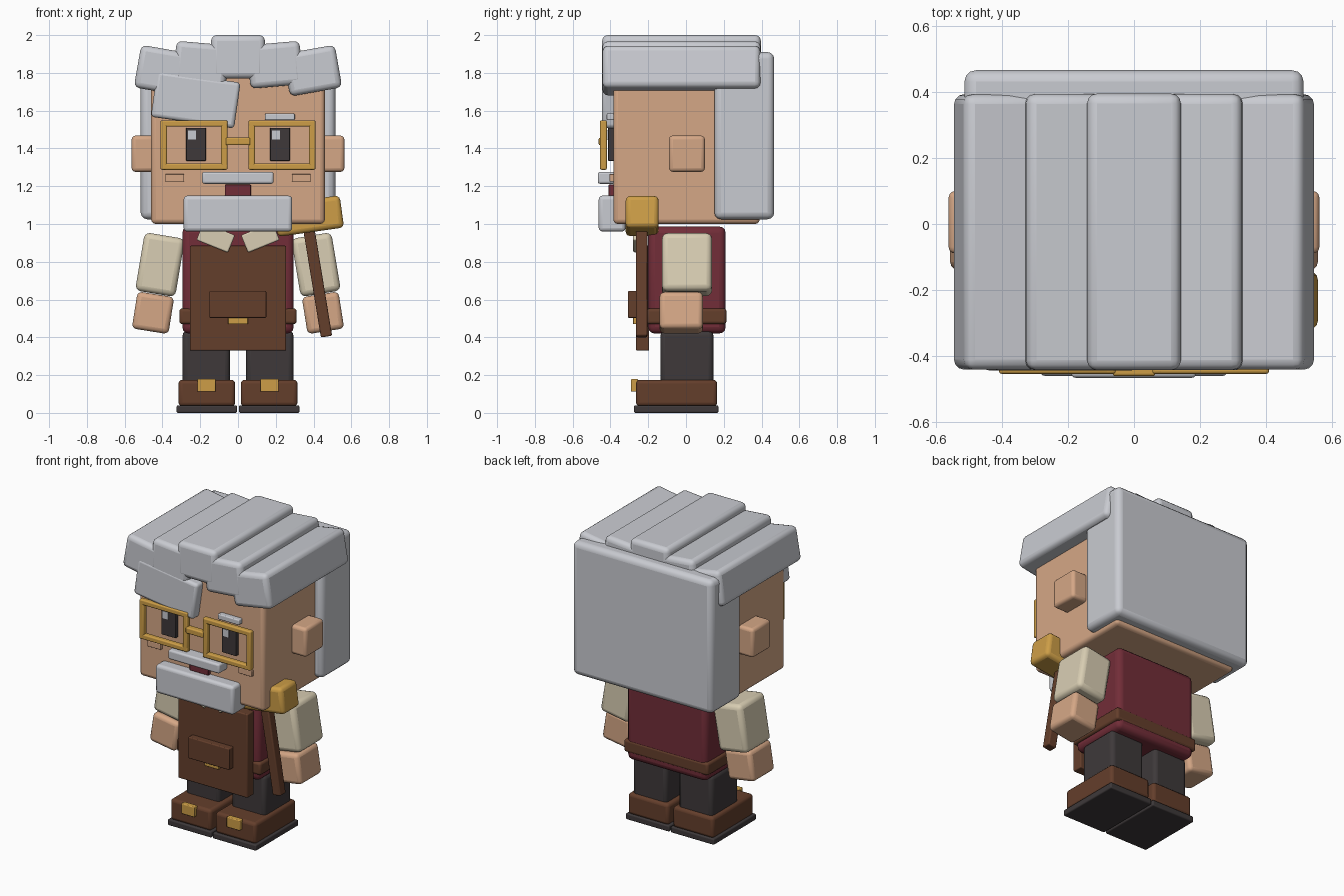
import bpy, math


def linear(c):
    c /= 255
    return c / 12.92 if c <= 0.04045 else ((c + 0.055) / 1.055) ** 2.4


def material(name, r, g, b):
    m = bpy.data.materials.new(name)
    m.diffuse_color = (linear(r), linear(g), linear(b), 1)
    return m


SKIN = material("skin", 213, 167, 134)
HAIR = material("grey_hair", 201, 203, 209)
GOLD = material("gold", 205, 158, 71)
MAROON = material("maroon", 114, 45, 56)
BROWN = material("brown_leather", 100, 62, 43)
CREAM = material("cream_cloth", 217, 206, 179)
DARK = material("charcoal", 62, 57, 58)


def box(name, mat, x, y, z, bevel=0.02, tilt=0):
    """Bevelled box from (min, max) ranges, tilted in degrees in the front plane."""
    bpy.ops.mesh.primitive_cube_add(size=1)
    ob = bpy.context.object
    ob.name = name
    ob.scale = [r[1] - r[0] for r in (x, y, z)]
    bpy.ops.object.transform_apply(location=False, rotation=False, scale=True)
    ob.location = [(r[0] + r[1]) / 2 for r in (x, y, z)]
    ob.rotation_euler.y = -math.radians(tilt)
    ob.data.materials.append(mat)
    if bevel:
        b = ob.modifiers.new("bevel", 'BEVEL')
        b.width = bevel
        b.segments = 3
        bpy.ops.object.shade_smooth_by_angle(angle=math.radians(35))
    return ob


def centred(name, mat, c, size, bevel=0.02, tilt=0):
    return box(name, mat, *[(c[i] - size[i] / 2, c[i] + size[i] / 2) for i in range(3)],
               bevel=bevel, tilt=tilt)


def pair(name, mat, c, size, bevel=0.02, tilt=0):
    """Same box on both sides; tilt is mirrored."""
    for side, s in (("left", -1), ("right", 1)):
        centred(f"{side}_{name}", mat, (s * c[0], c[1], c[2]), size, bevel, s * tilt)


# Head and ears
box("head", SKIN, (-0.46, 0.46), (-0.385, 0.39), (1.0, 1.82), 0.025)
pair("ear", SKIN, (0.5, 0.005, 1.372), (0.126, 0.19, 0.192), 0.02)

# Hair: back block, five roof slabs and a swept fringe
box("back_hair", HAIR, (-0.515, 0.515), (0.15, 0.467), (1.025, 1.91), 0.035)
centred("crown_hair", HAIR, (0, -0.024, 1.885), (0.285, 0.84, 0.23), 0.03)
pair("upper_hair", HAIR, (0.196, -0.024, 1.843), (0.28, 0.838, 0.23), 0.03, 5)
pair("side_hair", HAIR, (0.394, -0.024, 1.812), (0.28, 0.836, 0.228), 0.03, 10)
centred("fringe", HAIR, (-0.224, -0.395, 1.658), (0.445, 0.1, 0.245), 0.02, -8)

# Eyes, glints, eyebrows and cheeks
pair("eye", DARK, (0.2225, -0.395, 1.422), (0.105, 0.035, 0.175), 0.004)
for side, x in (("left", -0.243), ("right", 0.201)):
    centred(side + "_eye_glint", HAIR, (x, -0.413, 1.471), (0.042, 0.008, 0.048), 0)
pair("eyebrow", HAIR, (0.222, -0.4, 1.567), (0.157, 0.04, 0.035), 0.006)
pair("cheek", SKIN, (0.335, -0.393, 1.244), (0.1, 0.026, 0.04), 0.004)

# Glasses: four bars per rim plus the bridge
for z in (1.304, 1.532):
    pair("rim_bar", GOLD, (0.2325, -0.437, z), (0.354, 0.036, 0.034), 0.008)
for x in (0.073, 0.393):
    pair("rim_post", GOLD, (x, -0.437, 1.418), (0.034, 0.036, 0.262), 0.008)
centred("glasses_bridge", GOLD, (0, -0.44, 1.437), (0.13, 0.044, 0.04), 0.008)

# Moustache, mouth and beard
box("moustache", HAIR, (-0.19, 0.188), (-0.467, -0.375), (1.213, 1.276), 0.012)
box("mouth", MAROON, (-0.07, 0.068), (-0.41, -0.375), (1.15, 1.208), 0.004)
box("beard", HAIR, (-0.288, 0.287), (-0.462, -0.32), (0.96, 1.15), 0.02)

# Torso, belt and apron
box("torso", MAROON, (-0.295, 0.295), (-0.2, 0.21), (0.42, 0.987), 0.035)
box("belt", BROWN, (-0.31, 0.31), (-0.208, 0.214), (0.47, 0.553), 0.015)
box("apron", BROWN, (-0.255, 0.255), (-0.265, -0.195), (0.33, 0.885), 0.006)
box("apron_pocket", BROWN, (-0.152, 0.15), (-0.307, -0.25), (0.503, 0.645), 0.006)
box("belt_buckle", GOLD, (-0.053, 0.053), (-0.28, -0.25), (0.47, 0.555), 0.004)
pair("collar", CREAM, (0.118, -0.255, 0.928), (0.18, 0.05, 0.1), 0.008, 22)

# Arms
pair("sleeve", CREAM, (0.413, 0.005, 0.785), (0.215, 0.265, 0.312), 0.03, 9.5)
pair("hand", SKIN, (0.45, -0.025, 0.53), (0.196, 0.23, 0.198), 0.025, 9)

# Legs and shoes
pair("leg", DARK, (0.168, 0.005, 0.29), (0.25, 0.28, 0.29), 0.025)
pair("shoe", BROWN, (0.165, -0.05, 0.105), (0.3, 0.43, 0.14), 0.02)
pair("sole", DARK, (0.165, -0.052, 0.02), (0.32, 0.447, 0.04), 0.008)
pair("shoe_buckle", GOLD, (0.167, -0.273, 0.146), (0.097, 0.036, 0.068), 0.005)

# Walking cane
centred("cane_stick", BROWN, (0.42, -0.235, 0.7), (0.06, 0.06, 0.6), 0.008, 9.3)
centred("cane_handle", GOLD, (0.374, -0.232, 1.042), (0.355, 0.175, 0.172), 0.025, 8)
